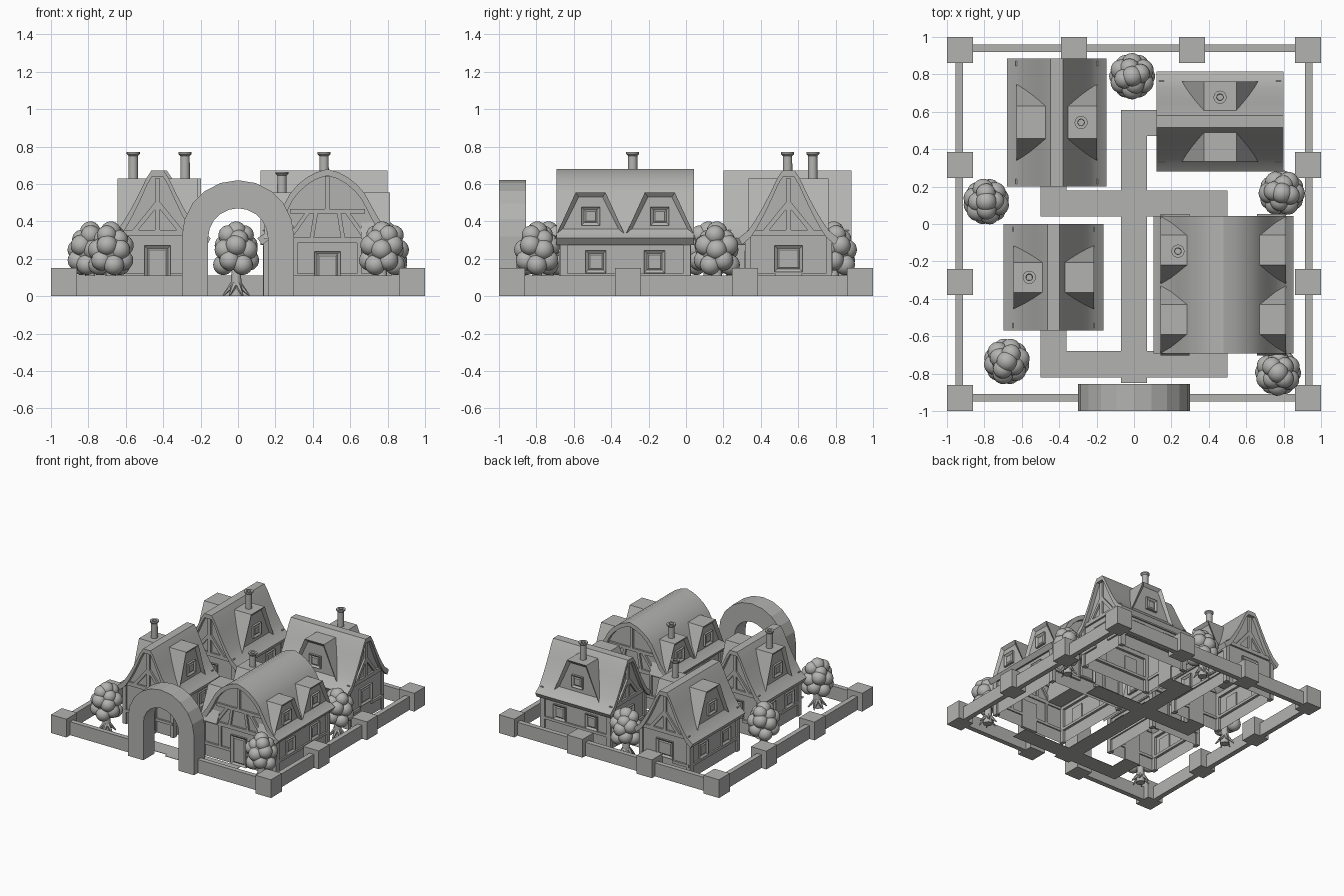
import bpy, bmesh, math
from mathutils import Matrix, Vector

cube = bpy.data.objects.get("Cube")
if cube:
    bpy.data.objects.remove(cube, do_unlink=True)

stone = bpy.data.materials.new("plain_grey")
stone.use_nodes = True
GREY = (0.45, 0.45, 0.44, 1)
stone.diffuse_color = GREY
stone.node_tree.nodes["Principled BSDF"].inputs["Base Color"].default_value = GREY


def finish(bm, name, mat=Matrix(), smooth=None):
    bm.transform(mat)
    mesh = bpy.data.meshes.new(name)
    bm.to_mesh(mesh)
    bm.free()
    mesh.materials.append(stone)
    ob = bpy.data.objects.new(name, mesh)
    bpy.context.collection.objects.link(ob)
    if smooth:
        bpy.ops.object.select_all(action='DESELECT')
        ob.select_set(True)
        bpy.context.view_layer.objects.active = ob
        bpy.ops.object.shade_smooth_by_angle(angle=math.radians(smooth))
    return ob


def box(bm, x0, x1, y0, y1, z0, z1):
    m = Matrix.Translation(((x0 + x1) / 2, (y0 + y1) / 2, (z0 + z1) / 2))
    m = m @ Matrix.Diagonal((x1 - x0, y1 - y0, z1 - z0, 1))
    return bmesh.ops.create_cube(bm, size=1, matrix=m)["verts"]


def prism(bm, pts, axis_to_world, d0, d1):
    """Extrude a 2D outline (u, v) between depths d0 and d1; returns the d0 cap."""
    a = [bm.verts.new(axis_to_world(u, v, d0)) for u, v in pts]
    b = [bm.verts.new(axis_to_world(u, v, d1)) for u, v in pts]
    n = len(pts)
    faces = [bm.faces.new(a), bm.faces.new(b[::-1])]
    faces += [bm.faces.new((a[i], b[i], b[(i + 1) % n], a[(i + 1) % n])) for i in range(n)]
    bmesh.ops.recalc_face_normals(bm, faces=faces)
    return faces


def along_y(u, v, d):
    return (u, d, v)


def beam(bm, p, q, width, y0, y1):
    """Timber lying in a gable plane from p to q (x, z)."""
    p, q = Vector(p), Vector(q)
    side = (q - p).orthogonal().normalized() * width / 2
    prism(bm, [p + side, q + side, q - side, p - side], along_y, y0, y1)


def panel(bm, turn, centre, out, z0, z1, width):
    """Framed opening facing local -y before turning; out is the wall distance."""
    part = bmesh.new()
    box(part, centre - width / 2, centre + width / 2, -out - 0.015, -out + 0.01, z0, z1)
    for thick, depth in ((0.022, -0.012), (0.012, 0.006)):
        part.normal_update()
        front = [f for f in part.faces if f.normal.y < -0.9]
        front = [max(front, key=lambda f: -abs(f.calc_center_median().x - centre)
                     - abs(f.calc_center_median().z - (z0 + z1) / 2))]
        bmesh.ops.inset_region(part, faces=front, thickness=thick, depth=depth)
    part.transform(Matrix.Rotation(turn, 4, 'Z'))
    tmp = bpy.data.meshes.new("tmp")
    part.to_mesh(tmp)
    part.free()
    bm.from_mesh(tmp)
    bpy.data.meshes.remove(tmp)


def house(name, pos, turn, half, prof, wall, dormer, dormer_ys, chimney, barn=False):
    mat = Matrix.Translation((*pos, 0)) @ Matrix.Rotation(turn, 4, 'Z')
    full = [(-x, z) for x, z in prof[::-1]] + [p for p in prof if p[0] > 0]
    inner = [(x * 0.93, z - 0.035) for x, z in full]
    eave = prof[-1][1]
    end = half - 0.03

    # Roof shell with curved slopes
    bm = bmesh.new()
    prism(bm, full + inner[::-1], along_y, -half, half)
    finish(bm, name + "_roof", mat, 28)

    # Hollow walls, open at the ground
    bm = bmesh.new()
    top = [p for p in inner if abs(p[0]) < wall - 0.01]
    outline = [(-wall, 0), (-wall, eave)] + top + [(wall, eave), (wall, 0)]
    faces = prism(bm, outline, along_y, -end, end)
    bmesh.ops.delete(bm, geom=[f for f in faces if f.calc_center_median().z < 0.001], context='FACES')
    finish(bm, name + "_walls", mat)

    # Timber frame: corner posts, plates, plinth and gable braces
    bm = bmesh.new()
    for sx in (-1, 1):
        xs = sorted((sx * (wall + 0.012), sx * (wall - 0.02)))
        box(bm, *xs, -end, end, eave - 0.03, eave + 0.005)
        box(bm, *xs, -end - 0.01, end + 0.01, 0.1, 0.122)
        for sy in (-1, 1):
            box(bm, *xs, *sorted((sy * (end + 0.012), sy * (end - 0.03))), 0, eave + 0.01)
    for sy in (-1, 1):
        y0, y1 = sy * (end - 0.01), sy * (end + 0.015)
        level = 0.3 if barn else 0.34
        beam(bm, (-wall, level), (wall, level), 0.03, y0, y1)
        for s in (-1, 1):
            beam(bm, (s * wall, 0.11), (s * 0.07, 0.11), 0.022, y0, y1)
        if barn:
            beam(bm, (-0.2, 0.455), (0.2, 0.455), 0.025, y0, y1)
            beam(bm, (0, 0.455), (0, 0.64), 0.025, y0, y1)
            for s in (-1, 1):
                beam(bm, (s * 0.06, 0.455), (s * 0.085, 0.3), 0.022, y0, y1)
                beam(bm, (s * 0.1, 0.455), (s * 0.21, 0.3), 0.022, y0, y1)
                beam(bm, (s * 0.17, 0.3), (s * 0.17, 0.11), 0.022, y0, y1)
        else:
            beam(bm, (0, 0.34), (0, 0.63), 0.028, y0, y1)
            for s in (-1, 1):
                beam(bm, (0, 0.5), (s * 0.13, 0.34), 0.025, y0, y1)
    finish(bm, name + "_timbers", mat)

    # Door at the front, windows on the other sides
    bm = bmesh.new()
    panel(bm, 0, 0, end, 0, 0.24 if barn else 0.27, 0.14)
    panel(bm, math.pi, 0, end, 0.13, 0.27, 0.15)
    for t in (-math.pi / 2, math.pi / 2):
        for c in (-0.5, 0.5):
            panel(bm, t, c * half * 0.85, wall, 0.125, 0.245, 0.11)
    finish(bm, name + "_door_and_windows", mat)

    # Dormers: tapered boxes with a recessed face and a window
    face_x, top_x, zb, zt, wb, wt = dormer
    bm = bmesh.new()
    flare = (wb - wt) / (zt - zb) * 0.03
    for s in (-1, 1):
        for yc in dormer_ys:
            pts = [(yc - wb - flare, zb - 0.03), (yc + wb + flare, zb - 0.03), (yc + wt, zt), (yc - wt, zt)]
            faces = prism(bm, pts, lambda u, v, d: (s * d, u, v), face_x, top_x - 0.02)
            bmesh.ops.inset_region(bm, faces=[faces[0]], thickness=0.03, depth=-0.02)
            mid = zb + (zt - zb) * 0.42
            panel(bm, s * math.pi / 2, s * yc, face_x - 0.018, mid - 0.05, mid + 0.05, 0.1)
    finish(bm, name + "_dormers", mat)

    # Chimney pot: lathe profile with a flared, hollow top
    cx, cy, cz = chimney
    lathe = [(0.027, 0.4), (0.025, cz - 0.05), (0.025, cz - 0.02), (0.035, cz - 0.01),
             (0.035, cz), (0.018, cz), (0.016, cz - 0.06), (0, cz - 0.06)]
    bm = bmesh.new()
    vs = [bm.verts.new((r, 0, z)) for r, z in lathe]
    edges = [bm.edges.new(e) for e in zip(vs, vs[1:])]
    bmesh.ops.spin(bm, geom=vs + edges, axis=(0, 0, 1), cent=(0, 0, 0), steps=16, angle=math.tau)
    bmesh.ops.remove_doubles(bm, verts=bm.verts, dist=0.0005)
    bmesh.ops.recalc_face_normals(bm, faces=bm.faces)
    finish(bm, name + "_chimney", mat @ Matrix.Translation((cx, cy, 0)), 35)


steep = [(0.033, 0.672), (0.06, 0.63), (0.1, 0.547), (0.14, 0.47), (0.18, 0.403), (0.215, 0.352), (0.267, 0.31)]
round_top = [(0, 0.68), (0.06, 0.662), (0.11, 0.635), (0.16, 0.595), (0.2, 0.548), (0.24, 0.475),
             (0.28, 0.405), (0.33, 0.34), (0.375, 0.31)]
house("front_left_house", (-0.43, -0.285), 0, 0.285, steep, 0.22,
      (0.215, 0.06, 0.35, 0.63, 0.17, 0.08), [0], (-0.13, 0, 0.77))
house("back_left_house", (-0.413, 0.543), 0, 0.343, steep, 0.22,
      (0.215, 0.06, 0.35, 0.63, 0.205, 0.087), [0], (0.13, 0, 0.77))
house("back_right_house", (0.46, 0.548), -math.pi / 2, 0.34, steep, 0.22,
      (0.215, 0.06, 0.35, 0.63, 0.205, 0.087), [0], (-0.13, 0, 0.77))
house("barn_house", (0.478, -0.325), 0, 0.368, round_top, 0.33,
      (0.335, 0.2, 0.335, 0.555, 0.18, 0.08), [-0.185, 0.185], (-0.243, 0.18, 0.665), True)

# Boundary wall and its pillars
bm = bmesh.new()
for s in (-1, 1):
    box(bm, *sorted((s * 0.915, s * 0.955)), -0.9, 0.9, 0, 0.11)
    box(bm, *sorted((s * 0.25, s * 0.9)), -0.95, -0.91, 0, 0.11)
box(bm, -0.9, 0.9, 0.92, 0.96, 0, 0.11)
finish(bm, "boundary_wall")
bm = bmesh.new()
spots = [(x, y) for x in (-0.93, 0.93) for y in (-0.93, -0.31, 0.315, 0.93)]
for x, y in spots + [(-0.32, 0.93), (0.31, 0.93)]:
    box(bm, x - 0.07, x + 0.07, y - 0.07, y + 0.07, 0, 0.15)
finish(bm, "wall_pillars")

# Entrance arch
angles = [math.pi * i / 10 for i in range(11)]
outer = [(0.3 * math.cos(a), 0.32 + 0.3 * math.sin(a)) for a in angles]
hole = [(0.16 * math.cos(a), 0.31 + 0.16 * math.sin(a)) for a in angles]
bm = bmesh.new()
prism(bm, [(0.3, 0)] + outer + [(-0.3, 0), (-0.16, 0)] + hole[::-1] + [(0.16, 0)], along_y, -1, -0.855)
finish(bm, "entrance_arch")

# Paths, flat on the ground
bm = bmesh.new()
for r in ((-0.07, 0.07, -0.85, 0.61), (-0.5, -0.07, 0.04, 0.18), (0.07, 0.5, 0.04, 0.18),
          (-0.5, -0.07, -0.82, -0.68), (0.07, 0.5, -0.82, -0.68), (-0.5, -0.36, -0.68, -0.55),
          (-0.5, -0.36, 0.18, 0.23), (0.07, 0.15, 0.47, 0.61)):
    box(bm, *r, 0, 0.003)
finish(bm, "paths")

# Trees: lumpy crowns on flared, rooted trunks
for i, (x, y) in enumerate([(-0.01, 0.79), (-0.79, 0.12), (0.79, 0.165), (-0.68, -0.735), (0.77, -0.795)]):
    mat = Matrix.Translation((x, y, 0)) @ Matrix.Rotation(i * 1.3, 4, 'Z')
    blobs = [(0, 0, 0.25, 0.095), (0, 0, 0.345, 0.055)]
    for count, dist, z, rad, shift in ((6, 0.068, 0.18, 0.055, 0), (6, 0.068, 0.26, 0.056, 0.5), (4, 0.045, 0.315, 0.052, 0.2)):
        for k in range(count):
            a = math.tau * (k + shift) / count
            blobs.append((dist * math.cos(a), dist * math.sin(a), z + 0.012 * (-1) ** k, rad))
    bm = bmesh.new()
    for bx, by, bz, rad in blobs:
        bmesh.ops.create_icosphere(bm, subdivisions=3, radius=rad, matrix=Matrix.Translation((bx, by, bz)))
    finish(bm, "tree_crown", mat, 40)
    bm = bmesh.new()
    bmesh.ops.create_cone(bm, segments=10, radius1=0.035, radius2=0.022, depth=0.2, cap_ends=True,
                          matrix=Matrix.Translation((0, 0, 0.1)))
    for k in range(6):
        a = math.tau * k / 6
        d = Vector((0.07 * math.cos(a), 0.07 * math.sin(a), 0.004)) - Vector((0, 0, 0.08))
        m = Matrix.Translation(Vector((0, 0, 0.08)) + d / 2) @ d.to_track_quat('Z', 'Y').to_matrix().to_4x4()
        bmesh.ops.create_cone(bm, segments=6, radius1=0.022, radius2=0.004, depth=d.length, cap_ends=True, matrix=m)
    finish(bm, "tree_trunk", mat, 40)
